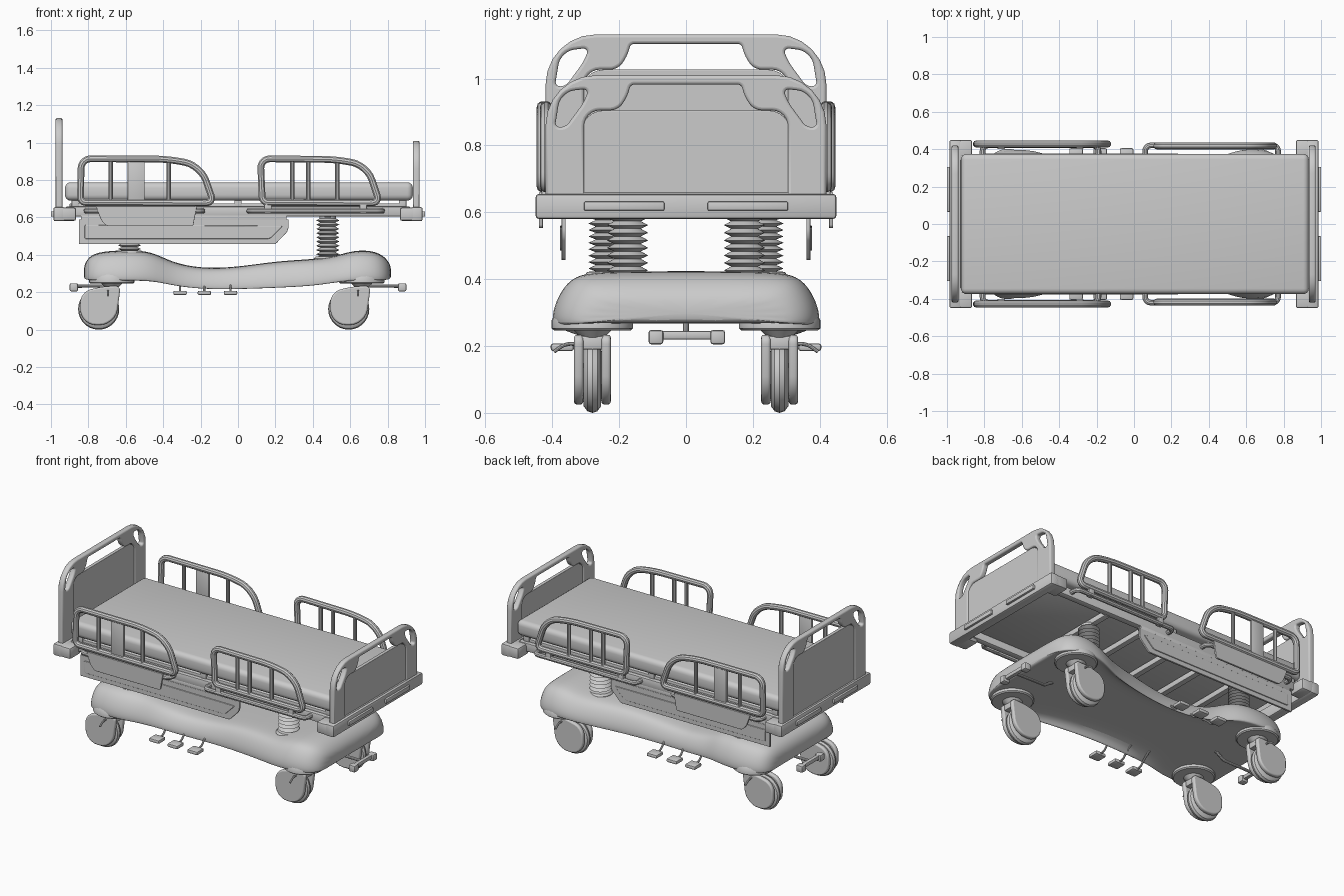
import bpy, bmesh, math
from mathutils import Vector

if "Cube" in bpy.data.objects:
    bpy.data.objects.remove(bpy.data.objects["Cube"])


def finish(ob, angle=35):
    bpy.ops.object.select_all(action='DESELECT')
    ob.select_set(True)
    bpy.context.view_layer.objects.active = ob
    if ob.type == 'CURVE':
        bpy.ops.object.convert(target='MESH')
        ob = bpy.context.view_layer.objects.active
    bpy.ops.object.shade_smooth_by_angle(angle=math.radians(angle))
    return ob


def add(name, data):
    ob = bpy.data.objects.new(name, data)
    bpy.context.collection.objects.link(ob)
    return ob


def from_bm(name, bm, angle=35):
    bmesh.ops.recalc_face_normals(bm, faces=bm.faces)
    me = bpy.data.meshes.new(name)
    bm.to_mesh(me)
    bm.free()
    return finish(add(name, me), angle)


def fillet(pts, closed=True, n=7):
    """Round 2D corners given as (u, v, tangent length)."""
    out, k = [], len(pts)
    for i, p in enumerate(pts):
        c, r = Vector(p[:2]), p[2] if len(p) > 2 else 0
        if r == 0 or (not closed and i in (0, k - 1)):
            out.append(c)
            continue
        da, db = Vector(pts[i - 1][:2]) - c, Vector(pts[(i + 1) % k][:2]) - c
        r = min(r, .48*da.length, .48*db.length)
        a, b = c + da.normalized()*r, c + db.normalized()*r
        h1, h2 = a.lerp(c, .55), b.lerp(c, .55)
        for j in range(n):
            t = j / (n - 1)
            out.append(a*(1-t)**3 + h1*3*t*(1-t)**2 + h2*3*t*t*(1-t) + b*t**3)
    return out


def spline(cu, pts, closed):
    s = cu.splines.new('POLY')
    s.points.add(len(pts) - 1)
    for q, p in zip(s.points, pts):
        q.co = (*p, 1)
    s.use_cyclic_u = closed


def tube(name, pts, r, closed=False):
    cu = bpy.data.curves.new(name, 'CURVE')
    cu.dimensions, cu.bevel_depth, cu.bevel_resolution = '3D', r, 3
    cu.use_fill_caps = True
    spline(cu, pts, closed)
    return finish(add(name, cu))


def plate(name, outlines, half, plane, pos, bevel=.004):
    """Filled 2D outline (plus holes), extruded across the xz or yz plane."""
    cu = bpy.data.curves.new(name, 'CURVE')
    cu.dimensions, cu.fill_mode = '2D', 'BOTH'
    cu.extrude, cu.bevel_depth, cu.offset, cu.bevel_resolution = half - bevel, bevel, -bevel, 2
    for o in outlines:
        spline(cu, [(p.x, p.y, 0) for p in fillet(o)], True)
    ob = add(name, cu)
    ob.rotation_euler = (math.pi/2, 0, math.pi/2 if plane == 'yz' else 0)
    ob.location = (pos, 0, 0) if plane == 'yz' else (0, pos, 0)
    return finish(ob)


def box(name, x0, x1, y0, y1, z0, z1, bevel=.006, seg=2):
    bm = bmesh.new()
    bmesh.ops.create_cube(bm, size=1)
    for v in bm.verts:
        v.co = ((x0+x1)/2 + v.co.x*(x1-x0), (y0+y1)/2 + v.co.y*(y1-y0), (z0+z1)/2 + v.co.z*(z1-z0))
    bmesh.ops.bevel(bm, geom=bm.edges[:], offset=bevel, segments=seg, profile=.5, affect='EDGES')
    return from_bm(name, bm)


def lathe(name, prof, loc, rot=(0, 0, 0), n=28):
    bm = bmesh.new()
    rings = [[bm.verts.new((r*math.cos(2*math.pi*i/n), r*math.sin(2*math.pi*i/n), z)) for i in range(n)]
             for r, z in prof]
    for a, b in zip(rings, rings[1:]):
        for i in range(n):
            bm.faces.new((a[i], a[(i+1) % n], b[(i+1) % n], b[i]))
    bm.faces.new(rings[0])
    bm.faces.new(rings[-1])
    ob = from_bm(name, bm)
    ob.location, ob.rotation_euler = loc, rot
    return ob


def mirror_y(pts):
    return pts + [(-p[0], *p[1:]) for p in reversed(pts)]


# mattress and deck
box('mattress', -.925, .935, -.375, .375, .69, .788, .03, 4)
box('deck', -.9, .9, -.345, .345, .65, .675, .004)
for x in (-.87, 0, .88):
    for s in (-1, 1):
        box('mattress_support', x-.02, x+.02, s*.33-.02, s*.33+.02, .65, .70, .004)
for s in (-1, 1):
    box('side_beam', -.92, .92, s*.35-.02, s*.35+.02, .605, .658)
for x in (-.58, -.33, -.08, .2, .48):
    box('cross_beam', x-.018, x+.018, -.34, .34, .6, .635, .004)

# head and foot boards with bumpers
for e, T, bx, part in ((-1, 1.132, -.957, 'head'), (1, 1.01, .953, 'foot')):
    outer = mirror_y([(.42, .64), (.42, T, .15)])
    hole = mirror_y([(.305, .66), (.305, T-.105, .06), (.205, T-.105, .03), (.178, T-.07, .02), (.165, T-.028, .01)])
    slot = [(.392, T-.155, .015), (.375, T-.05, .06), (.29, T-.04, .02), (.305, T-.08, .025), (.36, T-.155, .015)]
    slot2 = [(-a, b, r) for a, b, r in slot]
    plate(part + '_board_frame', [outer, hole, slot, slot2], .018, 'yz', bx, .009)
    panel = mirror_y([(.315, .645), (.315, T-.105, .07)])
    plate(part + '_board_panel', [panel], .011, 'yz', bx, .003)
    box(part + '_bumper', *sorted((e*.925, e*.987)), -.45, .45, .58, .655, .01)
    for s in (-1, 1):
        ys = sorted((s*.34, s*.45))
        box(part + '_bumper_corner', *sorted((e*.865, e*.985)), *ys, .582, .653, .012)
        box(part + '_bumper_trim', *sorted((e*.98, e)), *sorted((s*.065, s*.305)), .605, .632, .004)

# side rails, hinges and side panels
for s in (-1, 1):
    head = [(-.843, .68, .03), (-.838, .914, .05), (-.38, .912, .06), (-.2, .88, .11), (-.13, .678, .04)]
    foot = [(.13, .68, .03), (.12, .914, .05), (.52, .91, .06), (.69, .88, .11), (.757, .678, .04)]
    for part, path, posts, lo in (('head', head, (-.68, -.37), (-.81, -.19)),
                                  ('foot', foot, (.29, .375, .53), (.06, .77))):
        y = s*(.428 if part == 'head' else .418)
        tube(part + '_rail', [(p.x, y, p.y) for p in fillet(path)], .019, True)
        for x in posts:
            tube(part + '_rail_post', [(x, y, .68), (x, y, .91)], .012)
        ends = fillet([(lo[0], .36), (lo[0], .42, .03), (lo[1], .42, .03), (lo[1], .36)], False)
        tube(part + '_rail_pivot_bar', [(p.x, s*p.y, .635) for p in ends], .015)
        for x in (lo[0]+.1, lo[1]-.1):
            box(part + '_rail_hinge', x-.02, x+.02, *sorted((s*.4, s*.432)), .622, .68)
    box('rail_control_plate', -.59, -.5, *sorted((s*.42, s*.438)), .68, .91, .004)
    plate('rail_cover', [[(-.76, .66, .01), (-.73, .58, .02), (-.7, .553, .01), (-.24, .553, .01), (-.22, .66, .01)]],
          .006, 'xz', s*.434, .002)
    plate('side_panel', [[(-.85, .457), (.2, .457, .01), (.27, .53, .02), (.27, .59), (-.85, .59)]],
          .006, 'xz', s*.366, .002)
    plate('side_panel_inset', [[(-.82, .485, .008), (.17, .485, .015), (.24, .555, .01), (-.82, .56, .008)]],
          .005, 'xz', s*.372, .003)
    box('side_panel_hanger', -.84, .26, *sorted((s*.345, s*.37)), .58, .612, .003)

# bellows lift columns
for x, y, z0 in ((.48, .175, .38), (-.58, .23, .41)):
    n = 9
    prof = [(.075, z0-.03), (.075, z0), (.065, z0+.012)]
    for i in range(n):
        h = (.595 - z0 - .012)/n
        prof += [(.04, z0+.013 + i*h), (.062, z0+.012 + (i+.5)*h)]
    prof += [(.045, .595), (.045, .61)]
    for s in (-1, 1):
        lathe('lift_bellows', prof, (x, s*y, 0))

# base shell lofted along x: station = x, half width, top, bottom; its underside is hollowed
stations = [(-.825, .26, .33, .275), (-.81, .33, .375, .265), (-.76, .385, .415, .262), (-.6, .405, .425, .26),
            (-.46, .375, .418, .26), (-.36, .32, .36, .235), (-.2, .285, .325, .213), (0, .275, .333, .213),
            (.2, .295, .365, .22), (.4, .335, .375, .23), (.52, .385, .39, .25), (.62, .405, .425, .262),
            (.74, .39, .42, .262), (.80, .335, .375, .265), (.82, .26, .33, .275)]
section = mirror_y([(.5, -1), (.88, -1), (.97, 0), (1, .03), (1, .25), (.96, .55), (.87, .88), (.72, 1), (.3, 1.01)])
bm = bmesh.new()
rings = [[bm.verts.new((x, w*u, max(b, .268) if v < 0 else b + (t-b)*v)) for u, v in section]
         for x, w, t, b in stations]
for a, b in zip(rings, rings[1:]):
    for i in range(len(section)):
        j = (i+1) % len(section)
        bm.faces.new((a[i], a[j], b[j], b[i]))
bm.faces.new(rings[0])
bm.faces.new(rings[-1])
base = from_bm('base_shell', bm, 60)
sub = base.modifiers.new('smooth', 'SUBSURF')
sub.levels = sub.render_levels = 2

# casters
for cx in (-.745, .592):
    for s in (-1, 1):
        y, px = s*.28, cx + .07
        lathe('caster_mount_disc', [(.115, 0), (.122, .006), (.122, .03), (.11, .05)], (px, y, .247))
        lathe('caster_neck', [(.03, .19), (.035, .225), (.06, .25)], (px, y, 0))
        lathe('caster_wheel', [(.06, -.027), (.09, -.026), (.105, -.015), (.11, 0), (.105, .015), (.09, .026),
                               (.06, .027)], (cx, y, .11), (math.pi/2, 0, 0))
        hood = [(cx-.098, .025, .085), (cx+.09, .025, .085), (cx+.118, .235, .03), (cx+.01, .23, .04),
                (cx-.098, .2, .065)]
        for d in (-.041, .041):
            plate('caster_cover', [hood], .014, 'xz', y + d, .009)
        box('caster_bridge', cx+.03, cx+.105, y-.04, y+.04, .19, .23)
        lever = fillet([(.32, .205), (.36, .208, .03), (.395, .183)], False)
        tube('brake_lever', [(px-.02, s*p.x, p.y) for p in lever], .006)

# foot pedals on both sides
for x in (-.31, -.18, -.04):
    for s in (-1, 1):
        arm = fillet([(.22, .28), (.29, .225, .02), (.31, .2, .02), (.36, .197)], False)
        tube('pedal_arm', [(x, s*p.x, p.y) for p in arm], .006)
        box('foot_pedal', x-.036, x+.036, *sorted((s*.335, s*.405)), .185, .208, .008)

# steering bars at both ends
for e in (-1, 1):
    tube('steer_arm', [(e*.6, 0, .275), (e*.66, 0, .235), (e*.88, 0, .232)], .009)
    box('steer_bar', *sorted((e*.865, e*.89)), -.11, .115, .22, .245, .006)
    for y in (-.09, .095):
        box('steer_bar_pad', *sorted((e*.855, e*.9)), y-.022, y+.022, .205, .248, .008)
